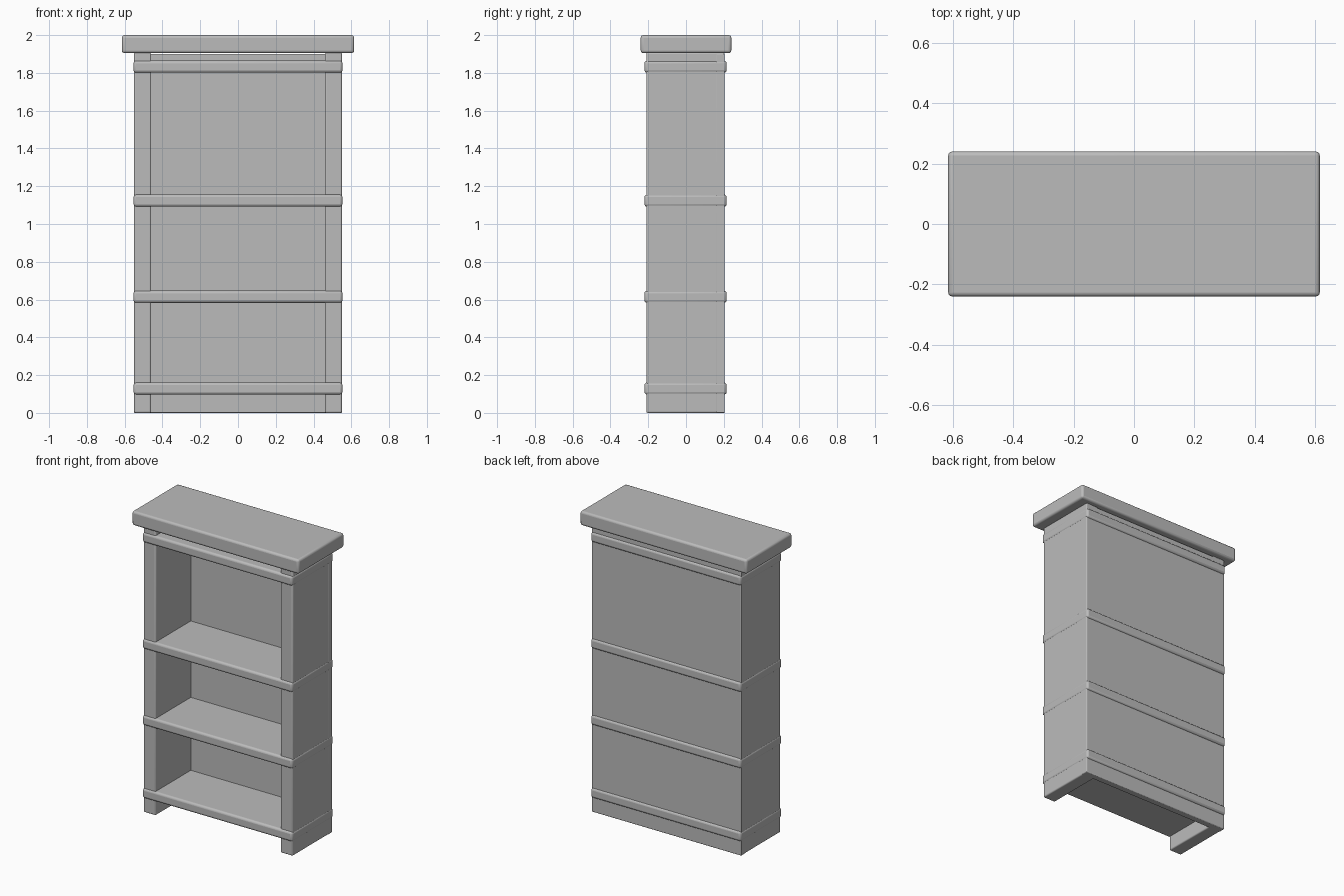
import bpy

cube = bpy.data.objects.get("Cube")
if cube:
    bpy.data.objects.remove(cube, do_unlink=True)

# Single flat colour
grey = bpy.data.materials.new("plain_grey")
grey.use_nodes = True
colour = (0.5, 0.5, 0.5, 1)
grey.diffuse_color = colour
grey.node_tree.nodes["Principled BSDF"].inputs["Base Color"].default_value = colour


def board(name, x, y, z, bevel=0.01):
    """Rounded board spanning the given (min, max) ranges."""
    spans = (x, y, z)
    bpy.ops.mesh.primitive_cube_add(size=1, location=[(a + b) / 2 for a, b in spans])
    obj = bpy.context.object
    obj.name = name
    obj.scale = [b - a for a, b in spans]
    bpy.ops.object.transform_apply(location=False, rotation=False, scale=True)
    obj.data.materials.append(grey)
    mod = obj.modifiers.new("rounded_edges", "BEVEL")
    mod.width = bevel
    mod.segments = 3
    bpy.ops.object.shade_smooth_by_angle()
    return obj


# Overhanging top
board("top_board", (-0.615, 0.615), (-0.24, 0.24), (1.905, 2.0), 0.014)

# Thick side walls
for side, s in (("left", 1), ("right", -1)):
    board(side + "_side_panel", sorted((s * 0.46, s * 0.55)), (-0.21, 0.204), (0, 1.907), 0.008)

# Back panel
board("back_panel", (-0.551, 0.551), (0.16, 0.205), (0, 1.9), 0.005)

# Shelves, slightly proud of the case
for i, z in enumerate((0.097, 0.583, 1.092, 1.801)):
    board(f"shelf_{i + 1}", (-0.553, 0.553), (-0.22, 0.215), (z, z + 0.064), 0.014)
